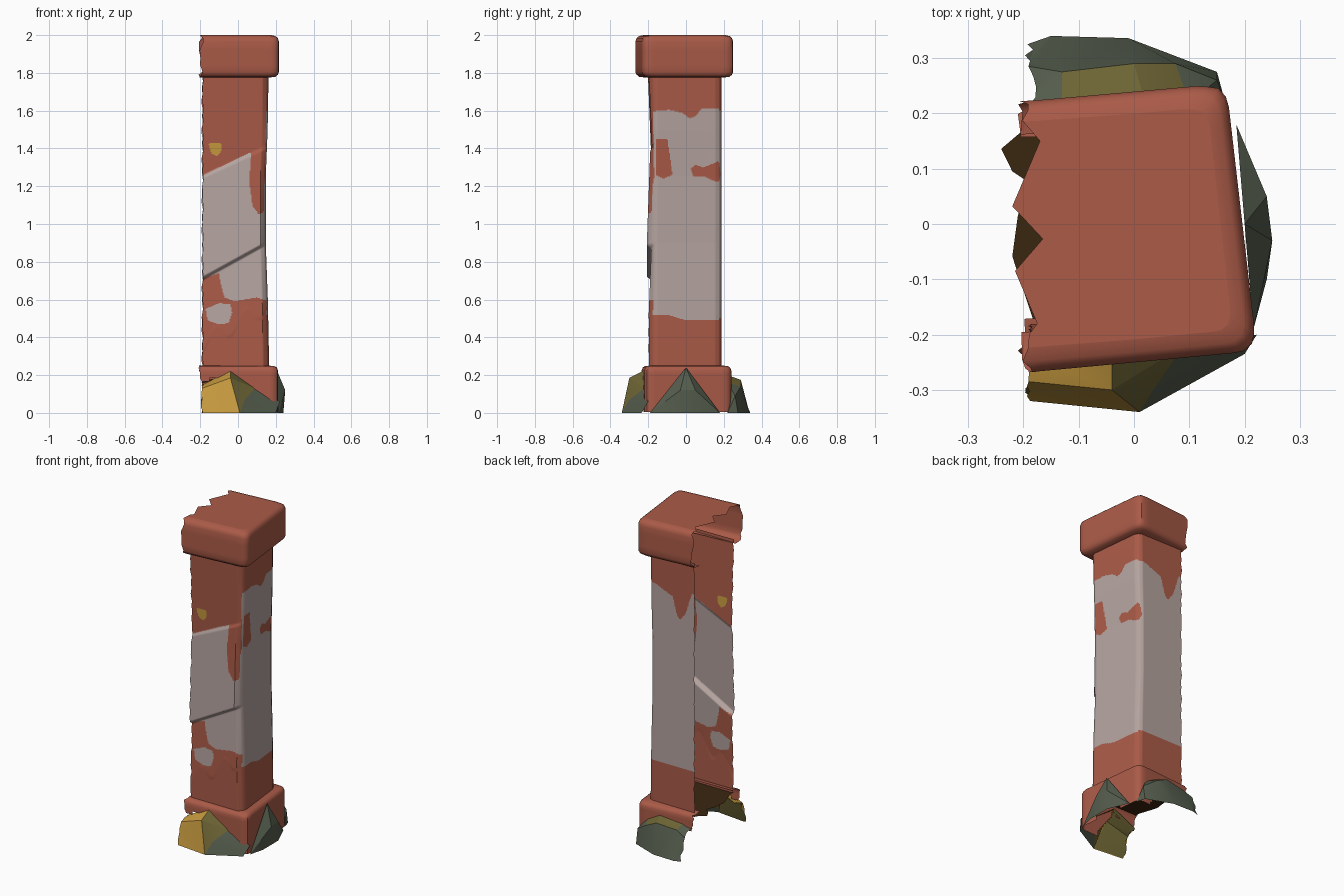
import bpy, bmesh, math, random
from mathutils import Vector

if "Cube" in bpy.data.objects:
    bpy.data.objects.remove(bpy.data.objects["Cube"])
random.seed(4)

COLOURS = [("brick_red", (.405, .104, .064)), ("plaster_grey", (.46, .37, .348)),
           ("moss_yellow", (.57, .325, .05)), ("rock_green", (.09, .11, .075)),
           ("rock_olive", (.155, .13, .035)), ("dark_brown", (.042, .019, .005))]
MATS = []
for n, c in COLOURS:
    m = bpy.data.materials.new(n)
    m.diffuse_color = (*c, 1)
    m.use_nodes = True
    m.node_tree.nodes["Principled BSDF"].inputs["Base Color"].default_value = m.diffuse_color
    MATS.append(m)
RED, GREY, YELLOW, GREEN, OLIVE, BROWN = range(6)


def finish(name, bm, angle):
    me = bpy.data.meshes.new(name)
    bm.normal_update()
    bm.to_mesh(me)
    bm.free()
    for m in MATS:
        me.materials.append(m)
    ob = bpy.data.objects.new(name, me)
    bpy.context.collection.objects.link(ob)
    bpy.context.view_layer.objects.active = ob
    ob.select_set(True)
    bpy.ops.object.shade_smooth_by_angle(angle=math.radians(angle))
    ob.select_set(False)


def resample(pts, n):
    pts = [Vector(p) for p in pts]
    seg = [(b - a).length for a, b in zip(pts, pts[1:])]
    out, total = [], sum(seg)
    for k in range(n + 1):
        d, i = total * k / n, 0
        while i < len(seg) - 1 and d > seg[i]:
            d -= seg[i]
            i += 1
        out.append(pts[i].lerp(pts[i + 1], min(1, d / seg[i])))
    return out


def inside(p, poly):
    hit = False
    for (ax, ay), (bx, by) in zip(poly, poly[1:] + poly[:1]):
        if (ay > p[1]) != (by > p[1]) and p[0] < (bx - ax) * (p[1] - ay) / (by - ay) + ax:
            hit = not hit
    return hit


def lerp_table(t, table):
    for (a, va), (b, vb) in zip(table, table[1:]):
        if t <= b:
            return va + (vb - va) * (t - a) / (b - a)
    return table[-1][1]


def wall(bm, path, rows, place, rag):
    """U-shaped sheet: path from back left, round the right side, to front left."""
    grid = []
    for z, ins in rows:
        row = []
        for k, p in enumerate(path):
            v = Vector(place(p, z, ins))
            if k in (0, len(path) - 1):
                v.x += rag(z + k)
            row.append(bm.verts.new(v))
        grid.append(row)
    for a, b in zip(grid, grid[1:]):
        for i in range(len(path) - 1):
            bm.faces.new((a[i + 1], a[i], b[i], b[i + 1]))
    return grid


def rough(t):
    return random.uniform(-.016, .008)


def wavy(t):
    return .002 * math.sin(t * 37) + .002 * math.sin(t * 83)


def inset_place(p, z, ins):
    return (p.x * (1 - ins / .2) if p.x > 0 else p.x, p.y * (1 - ins / .24), z)


def side(c, hx, hy):
    if c.x - hx > abs(c.y) - hy:
        return "right", (c.y, c.z)
    return ("front" if c.y < 0 else "back"), (c.x, c.z)


# shaft: broken plaster over brick, three walls, open on the left
PLASTER = {
    "front": [[(-.3, 1.2), (-.19, 1.255), (0, 1.35), (.07, 1.38), (.06, 1.22), (.075, 1.1),
               (.11, 1.05), (.135, 1.06), (.14, 1.24), (.2, 1.24), (.2, .58), (.13, .6), (.1, .61),
               (-.02, .59), (-.07, .61), (-.09, .68), (-.1, .74), (-.19, .71), (-.3, .65)],
              [(-.17, .55), (-.1, .58), (-.04, .575), (-.03, .53), (-.05, .475), (-.1, .47), (-.16, .49)]],
    "right": [[(-.3, 1.58), (-.15, 1.6), (-.09, 1.605), (-.02, 1.59), (.02, 1.56), (.05, 1.57),
               (.08, 1.61), (.3, 1.62), (.3, .51), (.14, .49), (0, .49), (-.1, .52), (-.3, .51)]],
    "back": [[(.3, 1.62), (.08, 1.6), (-.04, 1.55), (-.07, 1.44), (-.09, 1.42), (-.13, 1.47),
              (-.17, 1.6), (-.3, 1.6), (-.3, .5), (.3, .5)]]}
BARE = [[(-.16, 1.45), (-.1, 1.45), (-.085, 1.35), (-.07, 1.26), (-.12, 1.24), (-.16, 1.26)],
        [(.025, 1.29), (.05, 1.315), (.09, 1.3), (.14, 1.32), (.18, 1.34), (.18, 1.22), (.14, 1.23),
         (.1, 1.25), (.04, 1.25)]]
MOSS = [(-.155, 1.425), (-.12, 1.43), (-.09, 1.43), (-.085, 1.39), (-.11, 1.36), (-.14, 1.375)]
EDGE = [(.2, .165), (.35, .163), (.6, .158), (.9, .147), (1.25, .147), (1.5, .157), (1.8, .162)]


def shaft_place(p, z, ins):
    x, y = p
    if x > 0:
        x *= lerp_table(z, EDGE) / .16
    if p.y < -.155:                       # cracked slabs lean out of the front
        top, low = 1.25 + (x + .19) * .46, .71 + (x + .19) * .55
        crack = .42 + (x + .1) * .6 + .05 * math.sin(x * 40)
        mix = lambda h: min(1, max(0, (z - h) / .018 + .5))
        d = .018
        d += (.005 + .012 * max(0, low - z) / .3 - d) * mix(crack)
        d += (.03 - .02 * (z - low) / .55 - d) * mix(low)
        d += (.002 + .04 * (z - top) - d) * mix(top)
        y -= d * min(1, max(0, (.16 - p.x) / .03))
    return x, y, z


bm = bmesh.new()
path = resample([(-.19, .187), (.095, .187), (.115, .178), (.127, .155), (.16, -.155), (.152, -.171),
                 (.13, -.178), (-.187, -.178)], 190)
wall(bm, path, [(.225 + 1.57 * k / 300, 0) for k in range(301)], shaft_place, wavy)
for f in bm.faces:
    c = f.calc_center_median()
    s, p = side(c, .138 - .1 * c.y, .18)
    if any(inside(p, q) for q in PLASTER[s]):
        f.material_index = GREY
    if s == "right" and any(inside(p, q) for q in BARE):
        f.material_index = RED
    if s == "back" and inside(p, [(.095, 1.26), (.11, 1.33), (.3, 1.35), (.3, 1.21), (.11, 1.22)]):
        f.material_index = RED
    if s == "front" and inside(p, MOSS):
        f.material_index = YELLOW
finish("shaft", bm, 40)

# capital: skewed block with worn edges and a torn left side
BLOCK = [(-.195, .222), (.12, .25), (.155, .245), (.17, .225), (.218, -.19), (.215, -.215),
         (.195, -.232), (-.19, -.268)]
bm = bmesh.new()
rows = [(1.775, .065), (1.778, .02), (1.79, .006), (1.805, 0), (1.84, 0), (1.88, 0), (1.92, 0),
        (1.965, 0), (1.985, .006), (1.995, .018), (2, .04)]
grid = wall(bm, resample(BLOCK, 60), rows, inset_place, rough)
tear = [(-.19, -.2), (-.175, -.18), (-.215, -.085), (-.165, -.027), (-.22, .032), (-.17, .15), (-.2, .185)]
bm.faces.new(grid[-1] + [bm.verts.new((x, y, 2)) for x, y in tear])
bmesh.ops.triangulate(bm, faces=[f for f in bm.faces if len(f.verts) > 4])
finish("capital", bm, 40)

# plinth: same footprint, slightly smaller, broken away where the rocks cover it
bm = bmesh.new()
path = resample([(-.195, .215), (.125, .24), (.155, .235), (.17, .21), (.212, -.18), (.208, -.205),
                 (.185, -.22), (-.195, -.235)], 80)
rows = [(.005 + .02 * k, 0) for k in range(12)] + [(.24, .006), (.248, .018), (.252, .065)]
wall(bm, path, rows, inset_place, rough)
BROKEN = {"front": [(-.3, .14), (-.04, .2), (.16, -.1), (-.3, -.1)],
          "right": [(-.15, -.1), (0, .19), (.15, -.1)],
          "back": [(-.3, .14), (0, .15), (.13, -.1), (-.3, -.1)]}
gone = []
for f in bm.faces:
    c = f.calc_center_median()
    s, p = side(c, .185 - .1 * c.y, .225)
    if inside(p, BROKEN[s]):
        gone.append(f)
bmesh.ops.delete(bm, geom=gone, context='FACES')
finish("plinth", bm, 40)

# dark ragged floor inside the plinth
bm = bmesh.new()
edge = [(-.19, .19), (-.2, .17), (-.24, .136), (-.22, .095), (-.19, .075), (-.21, .015), (-.22, -.058),
        (-.18, -.07), (-.21, -.09), (-.18, -.18), (-.19, -.2)]
bm.faces.new([bm.verts.new((x, y, .225)) for x, y in edge + [(.19, -.2), (.15, .19)]])
bmesh.ops.triangulate(bm, faces=bm.faces[:])
for f in bm.faces:
    f.material_index = BROWN
finish("inner_floor", bm, 30)


def rock(name, verts, faces):
    bm = bmesh.new()
    vs = [bm.verts.new(v) for v in verts]
    for idx, mat in faces:
        bm.faces.new([vs[i] for i in idx]).material_index = mat
    torn = [e for e in bm.edges if all(v.co.x < -.18 for v in e.verts)]
    bmesh.ops.subdivide_edges(bm, edges=torn, cuts=3)
    for v in bm.verts:
        if v.co.x < -.18:
            v.co.x += random.uniform(-.008, .014)
    bmesh.ops.triangulate(bm, faces=bm.faces[:])
    finish(name, bm, 20)


FRONT = [(-.19, -.32, 0), (.01, -.34, 0), (.2, -.235, 0), (-.19, -.285, .13), (-.19, -.22, .155),
         (-.04, -.3, .185), (-.04, -.22, .225), (.035, -.3, .07), (.09, -.22, .13), (.222, -.2, .06)]
YELLOW_FACES = [(0, 1, 5, 3), (3, 5, 6, 4)]
rock("front_rock", FRONT,
     [(f, YELLOW) for f in YELLOW_FACES] +
     [((1, 7, 5), OLIVE), ((5, 7, 8, 6), OLIVE), ((1, 2, 7), GREEN), ((7, 2, 9), GREEN), ((7, 9, 8), GREEN)])
# olive inside of the yellow part
rock("front_rock_lining", [(x, y + .006, z - .005 * (z > .1)) for x, y, z in FRONT],
     [(f, OLIVE) for f in YELLOW_FACES])
rock("right_rock",
     [(.216, -.19, 0), (.24, -.1, 0), (.25, -.03, .12), (.24, .05, 0), (.185, .18, 0), (.2, 0, .24),
      (.24, .05, .12)],
     [((0, 1, 2), GREEN), ((0, 2, 5), GREEN), ((1, 3, 6, 2), GREEN), ((2, 6, 5), GREEN),
      ((3, 4, 6), GREEN), ((6, 4, 5), GREEN)])
rock("back_rock",
     [(-.19, .325, 0), (-.15, .34, 0), (-.01, .336, 0), (.15, .275, 0), (.165, .22, 0),
      (-.19, .285, .13), (-.13, .275, .16), (0, .29, .175), (.075, .29, .14), (.15, .26, .09),
      (-.19, .21, .16), (-.13, .21, .18), (.02, .22, .2), (.1, .22, .16)],
     [((0, 1, 6, 5), GREEN), ((1, 2, 7, 6), GREEN), ((2, 3, 8, 7), GREEN), ((3, 9, 8), GREEN),
      ((3, 4, 9), GREEN), ((4, 13, 9), GREEN), ((5, 6, 11, 10), GREEN), ((6, 7, 12, 11), OLIVE),
      ((7, 8, 13, 12), OLIVE), ((8, 9, 13), GREEN)])
